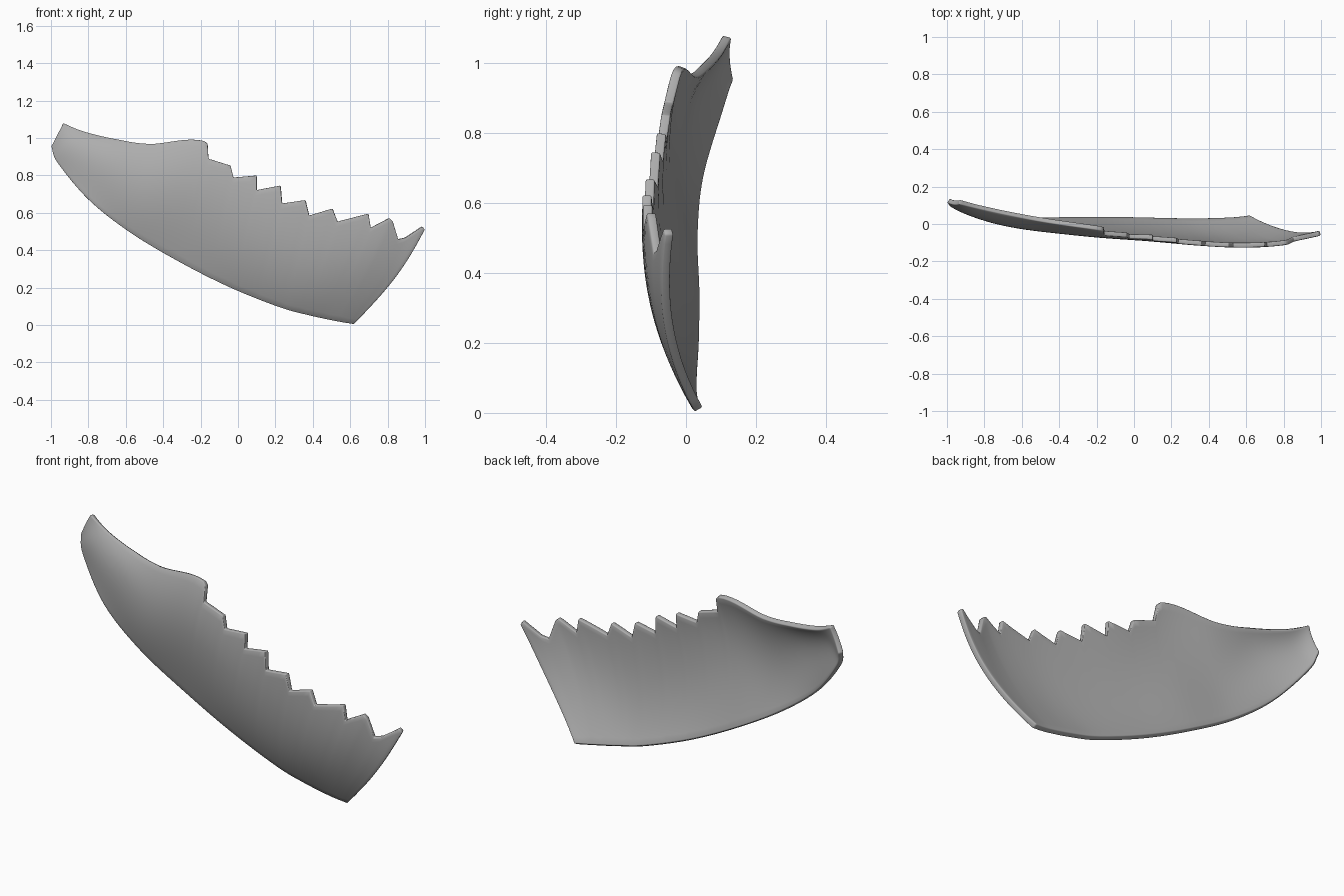
import bpy
import math
from mathutils import Vector

if "Cube" in bpy.data.objects:
    bpy.data.objects.remove(bpy.data.objects["Cube"])

# Ribs across the shell: lower edge x, z, upper edge x, z,
# then the depth at four even stations from lower to upper edge
RIBS = [
    (-1.0, .955, -.935, 1.08, .115, .107, .103, .105),
    (-.965, .865, -.82, 1.035, .085, .06, .055, .08),
    (-.8, .67, -.66, .997, .025, .005, 0, .045),
    (-.58, .495, -.47, .97, .01, -.03, -.035, .008),
    (-.31, .334, -.18, .985, .015, -.045, -.07, -.035),
    (-.045, .2, .1, .82, .015, -.06, -.09, -.08),
    (.22, .094, .36, .69, .01, -.075, -.11, -.115),
    (.38, .05, .6, .61, .01, -.08, -.12, -.125),
    (.53, .018, .82, .57, .015, -.07, -.11, -.11),
    (.62, .003, 1.0, .51, .025, -.045, -.07, -.06),
]
# Broken edge, tooth by tooth
TEETH = [
    (-.18, .985), (-.163, .97), (-.158, .89), (-.04, .853), (-.024, .789),
    (.1, .8), (.1, .722), (.227, .746), (.235, .65), (.36, .668),
    (.38, .585), (.505, .623), (.532, .553), (.698, .596), (.71, .52),
    (.81, .572), (.828, .555), (.858, .457), (.896, .466), (.987, .527),
    (1.0, .51),
]
ROWS = 18
LAST = len(RIBS) - 1


def catmull(a, b, c, d, t):
    return b + t * ((c - a) + t * ((2 * a - 5 * b + 4 * c - d)
                                   + t * (3 * (b - c) + d - a))) / 2


def rib(u):
    """Smoothly blended rib at position u along the shell."""
    i = min(int(u), LAST - 1)
    before = RIBS[i - 1] if i else [2 * p - q for p, q in zip(RIBS[0], RIBS[1])]
    after = RIBS[i + 2] if i + 2 <= LAST else [
        2 * p - q for p, q in zip(RIBS[LAST], RIBS[LAST - 1])]
    return [catmull(*k, u - i) for k in zip(before, RIBS[i], RIBS[i + 1], after)]


def depth(values, v):
    """Cubic through four even stations."""
    total = 0
    for i, value in enumerate(values):
        for j in range(4):
            if j != i:
                value *= (3 * v - j) / (i - j)
        total += value
    return total


def find_rib(x, z):
    """Position of the rib that passes through a point of the outline."""
    low, high = 0.0, float(LAST)
    for _ in range(40):
        mid = (low + high) / 2
        r = rib(mid)
        side = (x - r[0]) * (r[3] - r[1]) - (z - r[1]) * (r[2] - r[0])
        low, high = (mid, high) if side > 0 else (low, mid)
    return low


def make_column(u, top):
    r = rib(u)
    lower = Vector(r[:2])
    full = (Vector(r[2:4]) - lower).length
    reach = (Vector(top) - lower).length / full
    column = []
    for k in range(ROWS + 1):
        f = k / ROWS
        x, z = lower.lerp(Vector(top), f)
        x += .035 * (u / LAST) ** 8 * math.sin(math.pi * f)
        column.append((x, depth(r[4:], f * reach), z))
    return column


# Smooth upper edge on the right half, then the teeth
columns = []
for k in range(32):
    u = k / 8
    columns.append(make_column(u, rib(u)[2:4]))
for (x0, z0), (x1, z1) in zip(TEETH, TEETH[1:]):
    steps = max(1, round((x1 - x0) / .03))
    for k in range(steps):
        x, z = x0 + (x1 - x0) * k / steps, z0 + (z1 - z0) * k / steps
        columns.append(make_column(find_rib(x, z), (x, z)))
columns.append(make_column(LAST, TEETH[-1]))

# Join the columns into one sheet
verts = [p for column in columns for p in column]
step = ROWS + 1
faces = []
for c in range(len(columns) - 1):
    for k in range(ROWS):
        a = c * step + k
        faces.append((a, a + step, a + step + 1, a + 1))
mesh = bpy.data.meshes.new("jagged_shell")
mesh.from_pydata(verts, [], faces)
shell = bpy.data.objects.new("jagged_shell", mesh)
bpy.context.collection.objects.link(shell)

# Plain grey surface
grey = bpy.data.materials.new("plain_grey")
grey.use_nodes = True
color = (.42, .42, .42, 1)
grey.diffuse_color = color
grey.node_tree.nodes["Principled BSDF"].inputs["Base Color"].default_value = color
mesh.materials.append(grey)

# Wall thickness and softened rim
wall = shell.modifiers.new("wall", 'SOLIDIFY')
wall.thickness = .026
wall.offset = -1
rim = shell.modifiers.new("rim", 'BEVEL')
rim.width = .005
rim.segments = 2
rim.limit_method = 'ANGLE'
rim.angle_limit = math.radians(50)

bpy.context.view_layer.objects.active = shell
shell.select_set(True)
bpy.ops.object.shade_smooth_by_angle(angle=math.radians(40))
